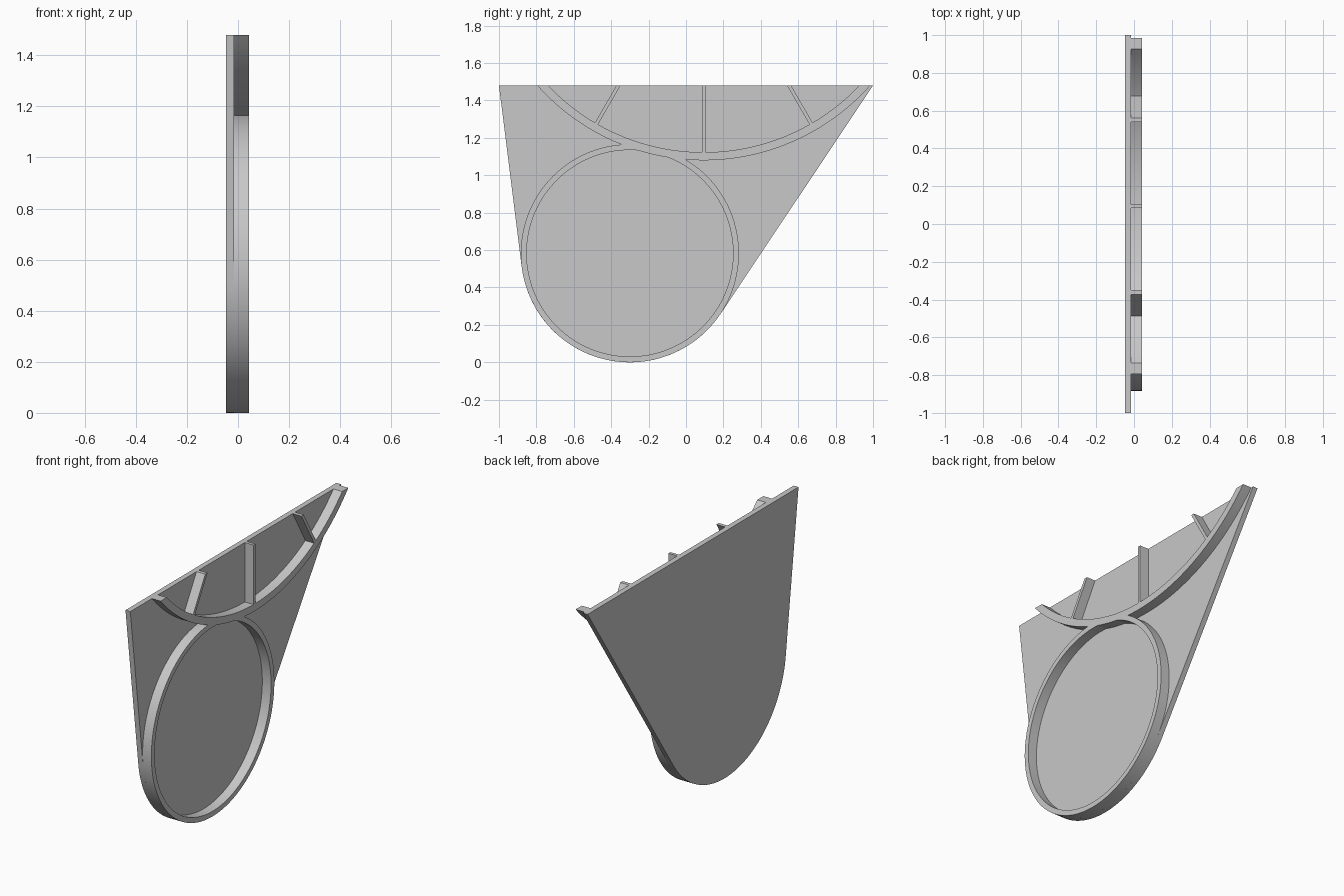
import bpy, bmesh
from math import sin, cos, acos, atan2, hypot, pi, radians

if "Cube" in bpy.data.objects:
    bpy.data.objects.remove(bpy.data.objects["Cube"])

BACK, FACE, FRONT = -0.047, -0.015, 0.043   # plate back, plate face, rib tops (x)
TOP = 1.48                                  # straight upper edge (z)
CY, CZ, R_OUT, R_IN = -0.3, 0.583, 0.583, 0.552     # round ring
AY, AZ, A_OUT, A_IN = 0.095, 2.27, 1.19, 1.147      # large curved rim

grey = bpy.data.materials.new("light grey")
grey.use_nodes = True
colour = (0.58, 0.58, 0.58, 1)
grey.diffuse_color = colour
grey.node_tree.nodes["Principled BSDF"].inputs["Base Color"].default_value = colour


def arc(cy, cz, r, a0, a1, n):
    """Points (y, z) along an arc, angles measured from +y."""
    return [(cy + r * cos(a0 + (a1 - a0) * i / n),
             cz + r * sin(a0 + (a1 - a0) * i / n)) for i in range(n + 1)]


def extrude(name, polygons, x0, x1):
    """Turn flat polygons in the yz plane into one solid from x0 to x1."""
    bm = bmesh.new()
    for poly in polygons:
        bm.faces.new([bm.verts.new((x0, y, z)) for y, z in poly])
    bmesh.ops.remove_doubles(bm, verts=bm.verts, dist=1e-5)
    geom = bmesh.ops.extrude_face_region(bm, geom=bm.faces[:])["geom"]
    moved = [v for v in geom if isinstance(v, bmesh.types.BMVert)]
    bmesh.ops.translate(bm, verts=moved, vec=(x1 - x0, 0, 0))
    bmesh.ops.recalc_face_normals(bm, faces=bm.faces)
    mesh = bpy.data.meshes.new(name)
    bm.to_mesh(mesh)
    bm.free()
    mesh.materials.append(grey)
    obj = bpy.data.objects.new(name, mesh)
    bpy.context.collection.objects.link(obj)
    return obj


def band(outer, inner):
    """Quads between two matching rows of points."""
    return [(outer[i], outer[i + 1], inner[i + 1], inner[i])
            for i in range(len(outer) - 1)]


def tangent_angle(y, z, side):
    dy, dz = y - CY, z - CZ
    return atan2(dz, dy) + side * acos(R_OUT / hypot(dy, dz))


# Back plate: straight top, two tangent sides, round bottom
left = tangent_angle(-1, TOP, 1)
right = tangent_angle(1, TOP, -1) + 2 * pi
plate = extrude("back_plate",
                [[(1, TOP), (-1, TOP)] + arc(CY, CZ, R_OUT, left, right, 80)],
                BACK, FACE)

# Curved rim, its ends cut level with the top edge
rows = []
for r in (A_OUT, A_IN):
    half = acos((AZ - TOP) / r)
    rows.append(arc(AY, AZ, r, -pi / 2 - half, -pi / 2 + half, 64))
rim = extrude("curved_rim", band(*rows), FACE, FRONT)

# Round ring, trimmed where the curved rim passes through it
ring = extrude("round_ring",
               band(arc(CY, CZ, R_OUT, 0, 2 * pi, 128),
                    arc(CY, CZ, R_IN, 0, 2 * pi, 128)), FACE, FRONT)
trim = ring.modifiers.new("trim", 'BOOLEAN')
trim.operation = 'DIFFERENCE'
trim.solver = 'EXACT'
trim.object = rim
bpy.context.view_layer.objects.active = ring
bpy.ops.object.modifier_apply(modifier="trim")

# Three spokes pointing at the centre of the curved rim
for name, degrees in (("left", -30), ("middle", 0), ("right", 30)):
    a = radians(degrees)
    w = 0.0095
    foot = [(AY + sin(a) * (A_IN + 0.002) + s * w * cos(a),
             AZ - cos(a) * (A_IN + 0.002) + s * w * sin(a)) for s in (-1, 1)]
    head = [(AY + (AZ - TOP) * sin(a) / cos(a) + s * w / cos(a), TOP)
            for s in (1, -1)]
    extrude(name + "_spoke", [foot + head], FACE, FRONT)

# Smooth the round walls, keep the edges sharp
for obj in (plate, rim, ring):
    bpy.ops.object.select_all(action='DESELECT')
    obj.select_set(True)
    bpy.context.view_layer.objects.active = obj
    bpy.ops.object.shade_smooth_by_angle(angle=radians(30))
